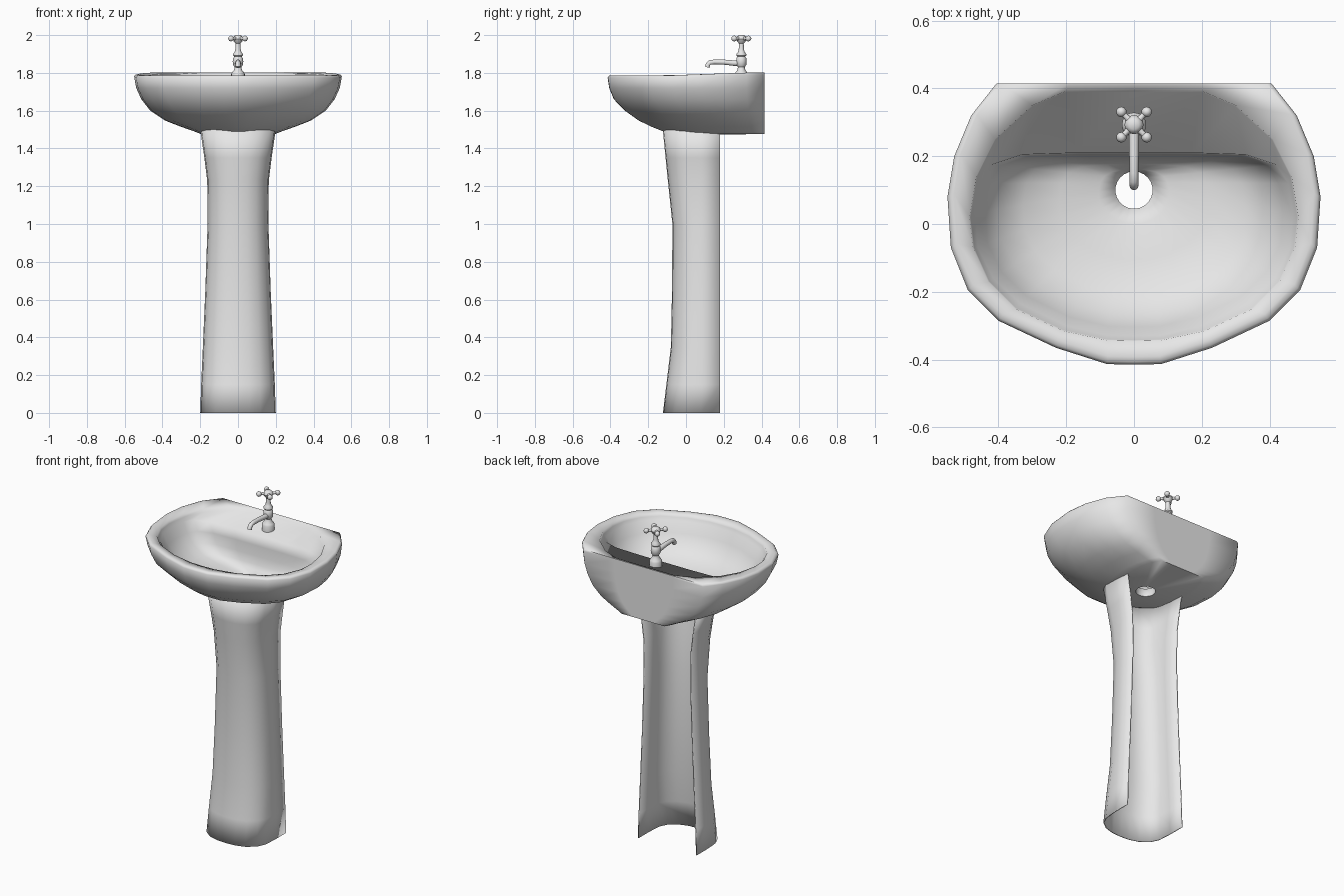
import bpy, bmesh, math
from mathutils import Vector

cube = bpy.data.objects.get("Cube")
if cube:
    bpy.data.objects.remove(cube)

mat = bpy.data.materials.new("white_ceramic")
mat.use_nodes = True
colour = (0.8, 0.8, 0.8, 1)
mat.diffuse_color = colour
mat.node_tree.nodes["Principled BSDF"].inputs["Base Color"].default_value = colour


def loft(name, rings, closed=True, cap=False, angle=50):
    """Skin a list of equal-length rings of points into one object."""
    bm = bmesh.new()
    rows = [[bm.verts.new(p) for p in ring] for ring in rings]
    n = len(rows[0])
    for a, b in zip(rows, rows[1:]):
        for i in range(n if closed else n - 1):
            j = (i + 1) % n
            bm.faces.new((a[i], a[j], b[j], b[i]))
    if cap:
        bm.faces.new(rows[0])
        bm.faces.new(rows[-1])
    bmesh.ops.remove_doubles(bm, verts=bm.verts, dist=1e-5)
    if closed:
        bmesh.ops.recalc_face_normals(bm, faces=bm.faces)
    mesh = bpy.data.meshes.new(name)
    bm.to_mesh(mesh)
    bm.free()
    obj = bpy.data.objects.new(name, mesh)
    bpy.context.collection.objects.link(obj)
    return finish(obj, name, angle)


def finish(obj, name, angle=50):
    obj.name = name
    obj.data.materials.clear()
    obj.data.materials.append(mat)
    bpy.ops.object.select_all(action="DESELECT")
    obj.select_set(True)
    bpy.context.view_layer.objects.active = obj
    bpy.ops.object.shade_smooth_by_angle(angle=math.radians(angle))
    return obj


def mirrored(half):
    """Complete a half ring that runs from front centre to back centre."""
    return half + [(-p[0], *p[1:]) for p in reversed(half[1:-1])]


def rise(y):
    """The rim lifts gently toward the back."""
    return 0.014 * min(1, max(0, (y + 0.1) / 0.4))


# Basin outlines, front centre to back centre
BACK = 0.415
outline = [(0, -.415), (.08, -.413), (.23, -.365), (.40, -.285), (.49, -.195),
           (.54, -.07), (.55, .08), (.53, .2), (.48, .32), (.405, BACK),
           (.2, BACK), (0, BACK)]
lip = [(0, -.345), (.08, -.343), (.21, -.315), (.35, -.25), (.43, -.17),
       (.475, -.07), (.485, .02), (.465, .14), (.41, .25), (.3, .35),
       (.2, .392), (0, .392)]
bowl = [(0, -.33), (.08, -.328), (.2, -.3), (.335, -.235), (.415, -.16),
        (.46, -.07), (.468, .03), (.455, .12), (.42, .175), (.33, .205),
        (.17, .21), (0, .21)]
n = len(outline)
drain = [(.055 * math.sin(math.pi * i / (n - 1)),
          .1 - .055 * math.cos(math.pi * i / (n - 1))) for i in range(n)]


def shell_ring(sx, sy, z, tilt=0):
    return mirrored([(x * sx, BACK - (BACK - y) * sy, z + tilt * rise(y)) for x, y in outline])


def bowl_ring(t, z):
    return mirrored([(b[0] + (d[0] - b[0]) * t, b[1] + (d[1] - b[1]) * t, z)
                     for b, d in zip(bowl, drain)])


rings = [mirrored([(x, y, 1.472) for x, y in drain])]
# Outer shell, with the back wall held flat
for sx, sy, z in [(.36, .52, 1.477), (.42, .645, 1.49), (.55, .72, 1.515), (.7, .8, 1.547),
                  (.845, .89, 1.6), (.93, .96, 1.66), (.98, .99, 1.72)]:
    rings.append(shell_ring(sx, sy, z))
rings.append(shell_ring(1, 1, 1.775, 1))
rings.append(shell_ring(.985, .99, 1.785, 1))
rings.append(shell_ring(.965, .972, 1.787, 1))
# Rim, sunken tap deck and bowl
rings.append(mirrored([(x, y, 1.781 + rise(y)) for x, y in lip]))
rings.append(mirrored([(x * .992, y * .992, 1.768 + rise(y) * .6) for x, y in lip]))
rings.append(mirrored([(x, y, 1.752) for x, y in bowl]))
for t, z in [(.07, 1.69), (.17, 1.63), (.34, 1.582), (.6, 1.555), (.88, 1.54), (1, 1.52)]:
    rings.append(bowl_ring(t, z))
rings.append(rings[0])
loft("basin", rings, angle=88)

# Pedestal: hollow shell, open at the back
levels = [(0, .2, -.122), (.15, .195, -.104), (.35, .186, -.08), (.65, .173, -.074),
          (1, .161, -.072), (1.23, .163, -.096), (1.35, .178, -.108), (1.5, .2, -.123)]
pedestal_rings = []
for z, w, f in levels:
    half = [(0, f, z), (w * .3, f + .004, z), (w * .6, f + .022, z), (w * .85, f + .06, z),
            (w * .97, f + .11, z), (w, .08, z), (w, .18, z)]
    pedestal_rings.append([(-x, y, h) for x, y, h in reversed(half[1:])] + half)
pedestal = loft("pedestal", pedestal_rings, closed=False)
thickness = pedestal.modifiers.new("wall", "SOLIDIFY")
thickness.thickness = 0.006
thickness.offset = -1

# Tap
TAP_Y = 0.293


def lathe(name, profile, sides=16):
    loft(name, [[(r * math.cos(2 * math.pi * i / sides), TAP_Y + r * math.sin(2 * math.pi * i / sides), z)
                 for i in range(sides)] for r, z in profile], cap=True, angle=40)


def tube(name, points, radii, sides=10):
    """Round tube through points lying in one vertical plane."""
    pts = [Vector(p) for p in points]
    across = (pts[-1] - pts[0]).cross(Vector((0, 0, 1))).normalized()
    tube_rings = []
    for i, p in enumerate(pts):
        along = (pts[min(i + 1, len(pts) - 1)] - pts[max(i - 1, 0)]).normalized()
        up = across.cross(along)
        tube_rings.append([p + radii[i] * (across * math.cos(a) + up * math.sin(a))
                           for a in [2 * math.pi * k / sides for k in range(sides)]])
    loft(name, tube_rings, cap=True)


lathe("tap_body", [(.036, 1.755), (.036, 1.793), (.031, 1.803), (.021, 1.815), (.018, 1.83),
                   (.026, 1.842), (.028, 1.86), (.026, 1.878), (.02, 1.886), (.026, 1.892),
                   (.026, 1.9), (.018, 1.91), (.014, 1.925), (.012, 1.965)])
lathe("handle_hub", [(.012, 1.955), (.022, 1.966), (.028, 1.98), (.024, 1.992), (.014, 2.0)])
tube("tap_spout", [(0, .29, 1.85), (0, .25, 1.852), (0, .2, 1.857), (0, .15, 1.858),
                   (0, .127, 1.855), (0, .117, 1.846), (0, .112, 1.83)],
     [.016, .015, .014, .013, .013, .013, .013])

# Cross handle arms with round ends
for k in range(4):
    a = math.pi / 4 + k * math.pi / 2
    c, s = math.cos(a), math.sin(a)
    tube("handle_arm_%d" % (k + 1), [(c * r, TAP_Y + s * r, 1.982) for r in (.012, .035, .053)],
         [.012, .008, .01], 8)
    bpy.ops.mesh.primitive_uv_sphere_add(segments=10, ring_count=6, radius=.0155,
                                         location=(c * .053, TAP_Y + s * .053, 1.982))
    finish(bpy.context.object, "handle_knob_%d" % (k + 1))
